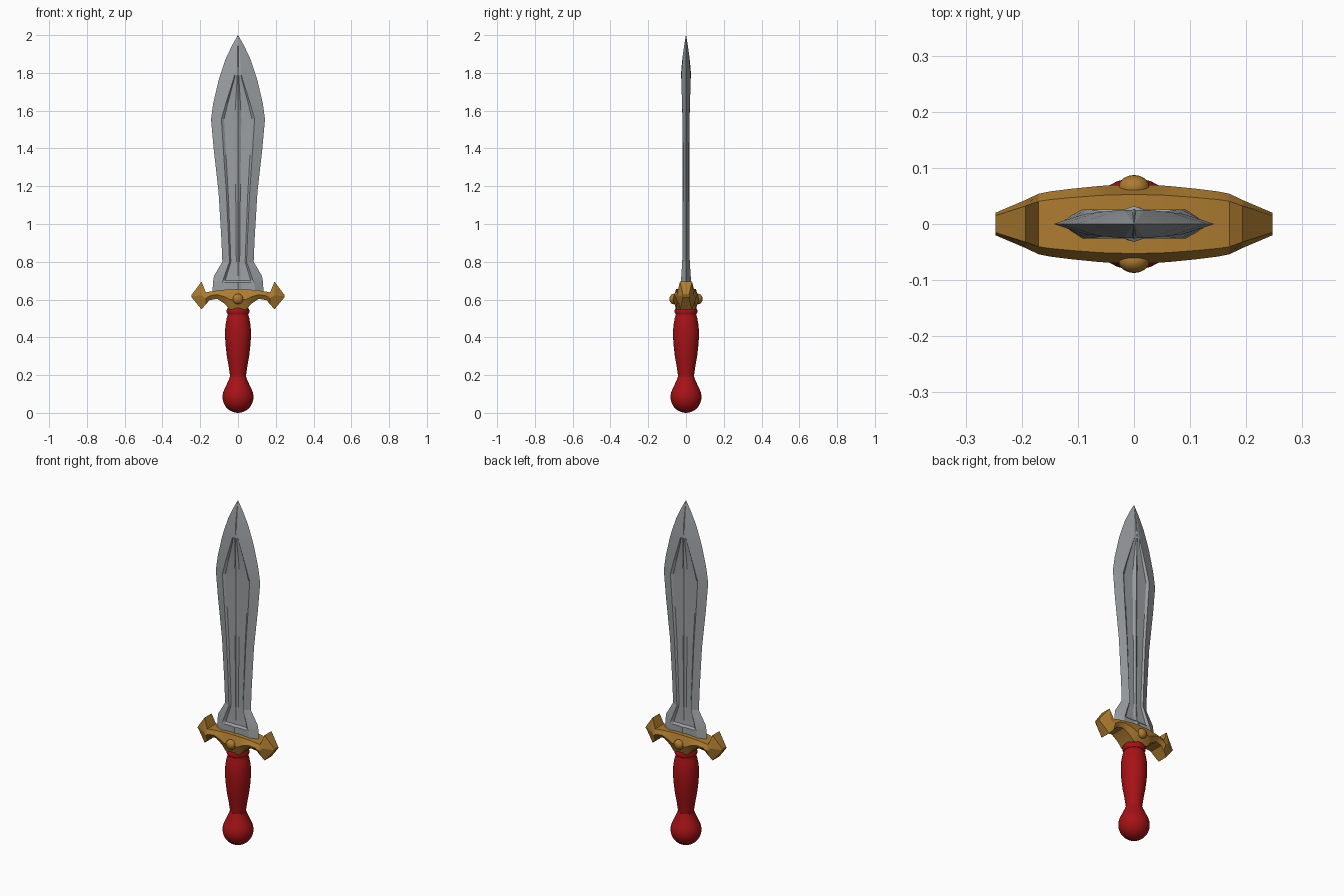
import bpy, bmesh, math

if "Cube" in bpy.data.objects:
    bpy.data.objects.remove(bpy.data.objects["Cube"])


def material(name, rgb):
    m = bpy.data.materials.new(name)
    m.diffuse_color = (*rgb, 1)
    m.use_nodes = True
    m.node_tree.nodes["Principled BSDF"].inputs["Base Color"].default_value = m.diffuse_color
    return m


STEEL = material("steel grey", (0.33, 0.35, 0.36))
GOLD = material("antique gold", (0.42, 0.20, 0.03))
RED = material("deep red", (0.38, 0.006, 0.008))


def make_object(name, bm, mat, angle):
    bmesh.ops.remove_doubles(bm, verts=bm.verts, dist=0.00005)
    bmesh.ops.recalc_face_normals(bm, faces=bm.faces)
    me = bpy.data.meshes.new(name)
    bm.to_mesh(me)
    bm.free()
    me.materials.append(mat)
    ob = bpy.data.objects.new(name, me)
    bpy.context.collection.objects.link(ob)
    bpy.ops.object.select_all(action='DESELECT')
    ob.select_set(True)
    bpy.context.view_layer.objects.active = ob
    bpy.ops.object.shade_smooth_by_angle(angle=math.radians(angle))
    return ob


def loft(name, rings, mat, angle):
    """Skin closed rings of equal length and cap both ends."""
    bm = bmesh.new()
    vs = [[bm.verts.new(p) for p in r] for r in rings]
    n = len(vs[0])
    for a, b in zip(vs, vs[1:]):
        for i in range(n):
            j = (i + 1) % n
            bm.faces.new((a[i], a[j], b[j], b[i]))
    bm.faces.new(vs[0])
    bm.faces.new(vs[-1])
    return make_object(name, bm, mat, angle)


# Blade rows: z, half width, panel half width, border y, panel y, ridge y
blade_rows = [
    (0.62, 0.135, 0.095, 0.026, 0.026, 0.032),
    (0.69, 0.133, 0.085, 0.026, 0.026, 0.032),
    (0.70, 0.131, 0.080, 0.026, 0.015, 0.018),
    (0.725, 0.127, 0.072, 0.025, 0.013, 0.018),
    (0.80, 0.083, 0.045, 0.020, 0.010, 0.018),
    (0.92, 0.088, 0.050, 0.018, 0.009, 0.018),
    (1.17, 0.103, 0.062, 0.017, 0.009, 0.018),
    (1.40, 0.129, 0.078, 0.017, 0.009, 0.018),
    (1.555, 0.143, 0.088, 0.018, 0.009, 0.019),
    (1.64, 0.131, 0.064, 0.021, 0.011, 0.021),
    (1.76, 0.103, 0.026, 0.025, 0.018, 0.024),
    (1.79, 0.094, 0.018, 0.025, 0.025, 0.027),
    (1.88, 0.063, 0.012, 0.017, 0.017, 0.019),
    (1.95, 0.029, 0.006, 0.008, 0.008, 0.009),
    (2.00, 0.0006, 0.0002, 0.0004, 0.0004, 0.0005),
]


def blade_ring(z, w, p, yb, yp, yr):
    half = [(w, 0), (p, yb), (p * 0.84, yp), (p * 0.2, yp), (0, yr)]
    back = half + [(-x, y) for x, y in half[-2::-1]]
    front = [(x, -y) for x, y in back[-2:0:-1]]
    return [(x, y, z) for x, y in back + front]


loft("blade", [blade_ring(*r) for r in blade_rows], STEEL, 12)

# Cross guard stations: x, top z, bottom z, half depth
guard_half = [
    (0.0, 0.655, 0.545, 0.070), (0.045, 0.654, 0.548, 0.069),
    (0.07, 0.652, 0.577, 0.067), (0.11, 0.648, 0.604, 0.063),
    (0.15, 0.642, 0.597, 0.058), (0.17, 0.638, 0.575, 0.054),
    (0.193, 0.695, 0.548, 0.043), (0.247, 0.623, 0.613, 0.020),
]
stations = [(-x, t, b, d) for x, t, b, d in guard_half[:0:-1]] + guard_half


def guard_ring(x, t, b, d):
    m = (t + b) / 2
    return [(x, -d * 0.75, t), (x, d * 0.75, t), (x, d, m),
            (x, d * 0.72, b), (x, -d * 0.72, b), (x, -d, m)]


loft("cross_guard", [guard_ring(*s) for s in stations], GOLD, 20)

# Round studs on both faces of the guard
for side, label in ((-1, "front"), (1, "back")):
    bm = bmesh.new()
    bmesh.ops.create_uvsphere(bm, u_segments=16, v_segments=10, radius=0.028)
    bmesh.ops.scale(bm, vec=(1, 0.8, 1), verts=bm.verts)
    bmesh.ops.translate(bm, vec=(0, side * 0.065, 0.603), verts=bm.verts)
    make_object("guard_stud_" + label, bm, GOLD, 40)


def lathe(name, profile, mat, angle=40, seg=32):
    rings = [[(r * math.cos(2 * math.pi * i / seg),
               r * math.sin(2 * math.pi * i / seg), z) for i in range(seg)]
             for r, z in profile]
    return loft(name, rings, mat, angle)


# Grip
lathe("grip", [(0.038, 0.16), (0.043, 0.20), (0.050, 0.25), (0.059, 0.30),
               (0.066, 0.36), (0.069, 0.41), (0.067, 0.46), (0.060, 0.50),
               (0.052, 0.525), (0.050, 0.57)], RED)
# Collar ring below the guard
lathe("grip_collar", [(0.045, 0.518), (0.055, 0.521), (0.060, 0.532),
                      (0.060, 0.543), (0.055, 0.554), (0.045, 0.557)], RED)
# Ball pommel with flared neck
ball = [(0.082 * math.sin(a), 0.084 - 0.084 * math.cos(a))
        for a in (math.radians(2 + 10.5 * i) for i in range(12))]
lathe("pommel", ball + [(0.060, 0.150), (0.049, 0.175), (0.043, 0.192)], RED)
